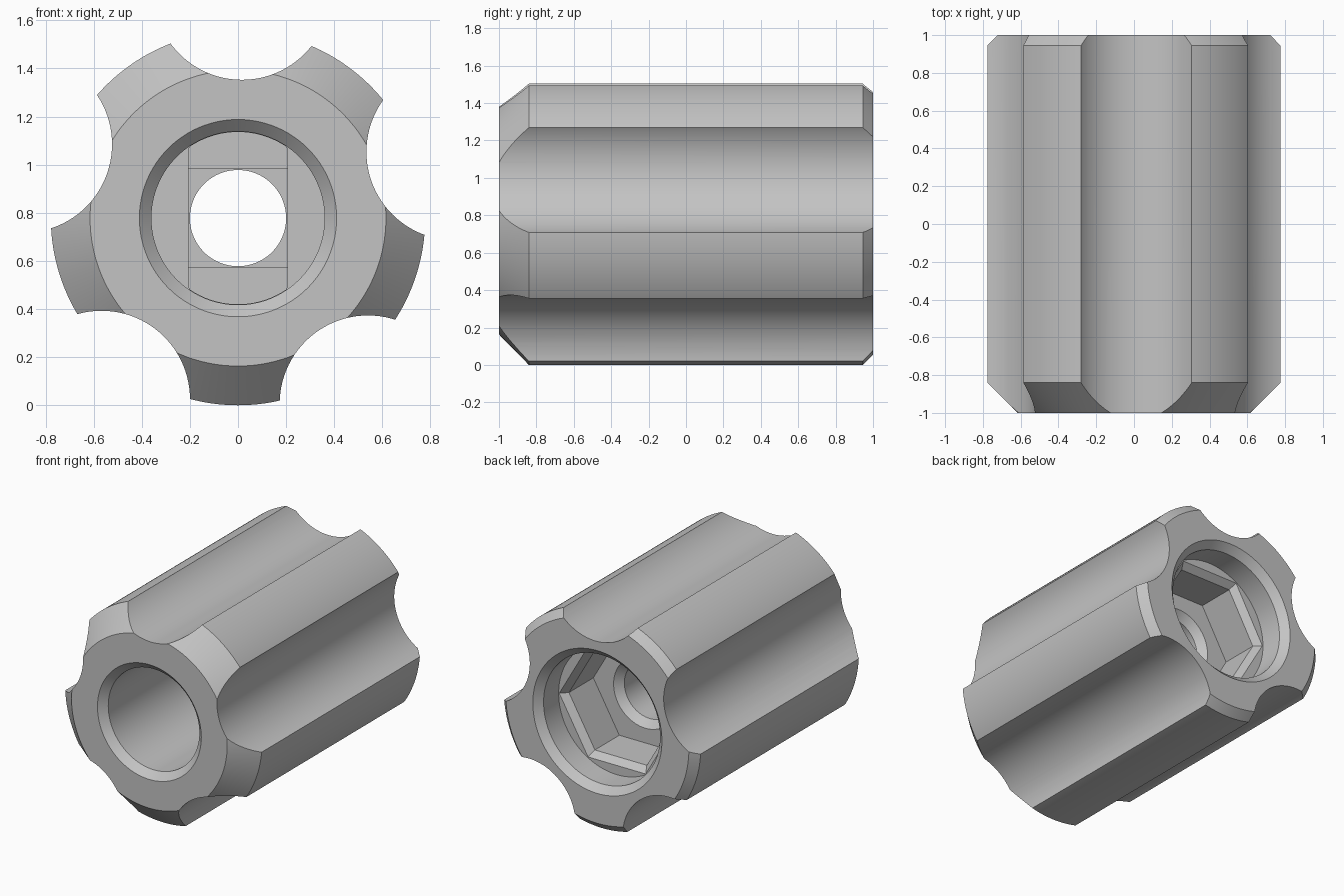
import bpy, bmesh, math

if "Cube" in bpy.data.objects:
    bpy.data.objects.remove(bpy.data.objects["Cube"], do_unlink=True)

R = 0.778            # outer radius, also the height of the axis
FLUTES = 5
FIRST_FLUTE = math.radians(89)

grey = bpy.data.materials.new("light_grey")
grey.use_nodes = True
colour = (0.55, 0.55, 0.55, 1)
grey.diffuse_color = colour
grey.node_tree.nodes["Principled BSDF"].inputs["Base Color"].default_value = colour


def turned(name, profile, sides=128, phase=0.0, centre=(0, 0), half_width=9):
    """Solid turned around the y axis from (radius, y) pairs."""
    bm = bmesh.new()
    rings = []
    for r, y in profile:
        ring = []
        for i in range(sides):
            a = phase + math.tau * i / sides
            x = max(-half_width, min(half_width, r * math.cos(a)))
            ring.append(bm.verts.new((centre[0] + x, y, R + centre[1] + r * math.sin(a))))
        rings.append(ring)
    for lo, hi in zip(rings, rings[1:]):
        for i in range(sides):
            j = (i + 1) % sides
            bm.faces.new((lo[i], lo[j], hi[j], hi[i]))
    bm.faces.new(rings[0])
    bm.faces.new(rings[-1])
    bmesh.ops.recalc_face_normals(bm, faces=bm.faces)
    mesh = bpy.data.meshes.new(name)
    bm.to_mesh(mesh)
    bm.free()
    mesh.materials.append(grey)
    ob = bpy.data.objects.new(name, mesh)
    bpy.context.scene.collection.objects.link(ob)
    return ob


# Chamfered body
body = turned("fluted_knob", [(0.615, -1), (R, -0.84), (R, 0.945), (0.723, 1)], 180)

cutters = []
# Finger flutes along the outside
for k in range(FLUTES):
    a = FIRST_FLUTE + math.tau * k / FLUTES
    cutters.append(turned("flute_cutter", [(0.3675, -1.1), (0.3675, 1.1)], 96,
                          centre=(0.9425 * math.cos(a), 0.9425 * math.sin(a))))

# Front bore with chamfered mouth
cutters.append(turned("front_bore_cutter", [(0.43, -1.02), (0.36, -0.95), (0.36, 0.15)]))
# Shallow slot and square steps on the bore floor
cutters.append(turned("slot_cutter", [(0.358, 0.1), (0.358, 0.165)], half_width=0.205))
cutters.append(turned("square_cutter", [(0.29, 0.1), (0.29, 0.18)], 4, math.pi / 4))
# Back recess, hexagonal pocket and through hole
cutters.append(turned("back_recess_cutter", [(0.53, 1.02), (0.46, 0.95), (0.46, 0.78)]))
cutters.append(turned("hex_pocket_cutter",
                      [(0.455, 0.8), (0.455, 0.78), (0.41, 0.735), (0.41, 0.46)], 6))
cutters.append(turned("hole_cutter", [(0.2, 0), (0.2, 0.41), (0.27, 0.48)], 96))

# Cut everything out of the body
bpy.context.view_layer.objects.active = body
for cutter in cutters:
    cutter.hide_render = True
    mod = body.modifiers.new("cut", "BOOLEAN")
    mod.operation = "DIFFERENCE"
    mod.solver = "EXACT"
    mod.object = cutter
    bpy.ops.object.modifier_apply(modifier=mod.name)
    bpy.data.objects.remove(cutter, do_unlink=True)

bpy.ops.object.select_all(action="DESELECT")
body.select_set(True)
bpy.ops.object.shade_smooth_by_angle(angle=math.radians(25))
